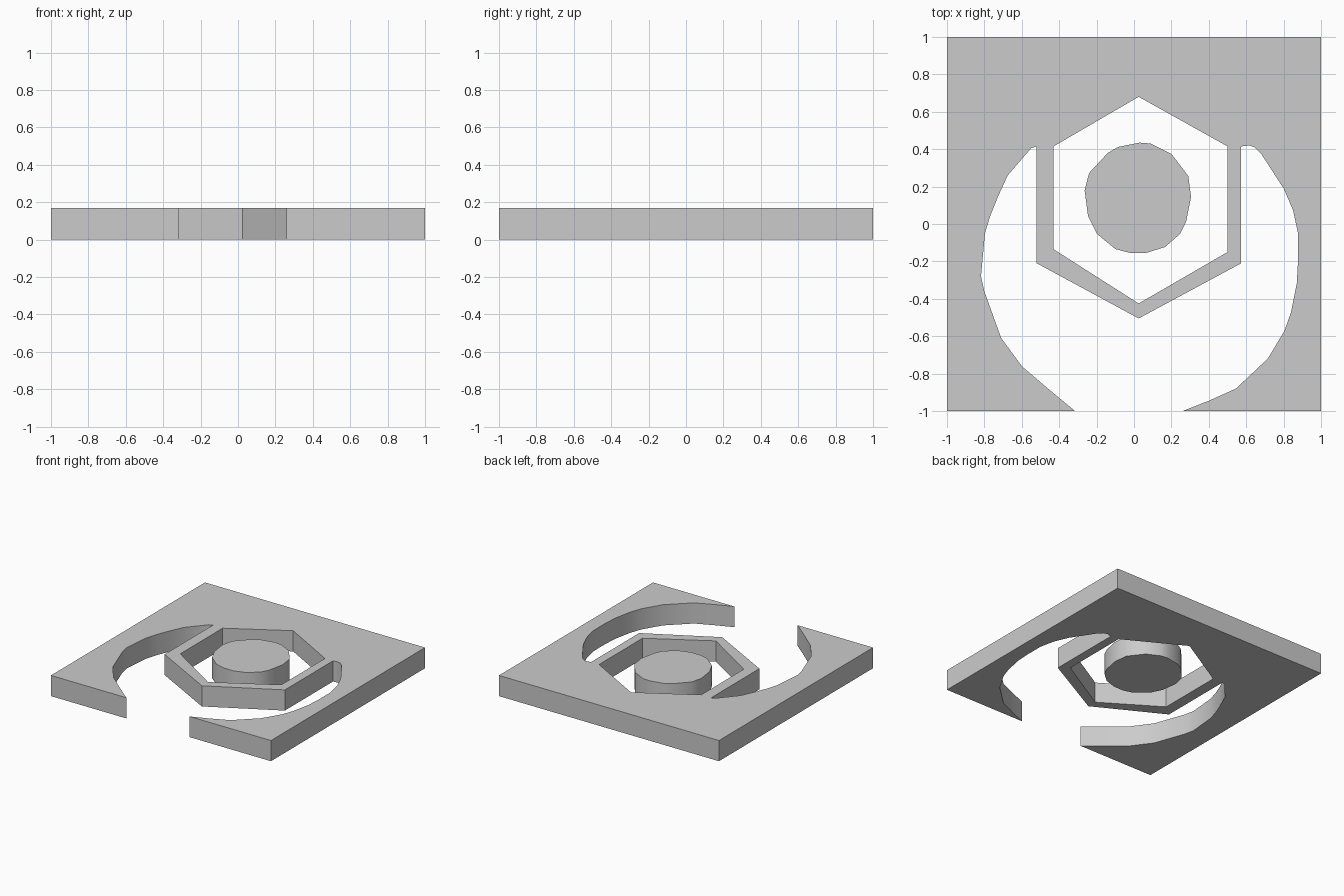
import bpy, bmesh, math

if "Cube" in bpy.data.objects:
    bpy.data.objects.remove(bpy.data.objects["Cube"])

HEIGHT = 0.17


def extruded_plate(name, loops):
    """Fill closed outlines (first is outer, the rest are holes) and extrude up."""
    bm = bmesh.new()
    edges = []
    for loop in loops:
        vs = [bm.verts.new((x, y, 0)) for x, y in loop]
        edges += [bm.edges.new((a, b)) for a, b in zip(vs, vs[1:] + vs[:1])]
    if len(loops) == 1:
        bm.faces.new(bm.verts[:])
    else:
        bmesh.ops.triangle_fill(bm, edges=edges, use_beauty=True, normal=(0, 0, 1))
    bottom = bm.faces[:]
    top = bmesh.ops.extrude_face_region(bm, geom=bottom, use_keep_orig=True)["geom"]
    bmesh.ops.translate(bm, vec=(0, 0, HEIGHT),
                        verts=[g for g in top if isinstance(g, bmesh.types.BMVert)])
    bmesh.ops.recalc_face_normals(bm, faces=bm.faces[:])
    mesh = bpy.data.meshes.new(name)
    bm.to_mesh(mesh)
    bm.free()
    obj = bpy.data.objects.new(name, mesh)
    bpy.context.collection.objects.link(obj)
    bpy.ops.object.select_all(action='DESELECT')
    obj.select_set(True)
    bpy.context.view_layer.objects.active = obj
    bpy.ops.object.shade_smooth_by_angle(angle=math.radians(32))
    return obj


# Rounded cut on the left, from the front edge up to the hexagon wall
left_cut = [(-0.315, -1), (-0.46, -0.88), (-0.60, -0.76), (-0.71, -0.61),
            (-0.80, -0.36), (-0.818, -0.28), (-0.797, -0.05), (-0.77, 0.04),
            (-0.73, 0.14), (-0.675, 0.26), (-0.55, 0.405), (-0.52, 0.415)]
# Outside of the hexagon wall
hex_wall = [(-0.52, -0.21), (0.025, -0.505), (0.573, -0.21)]
# Rounded cut on the right, back down to the front edge
right_cut = [(0.573, 0.415), (0.615, 0.42), (0.645, 0.41), (0.68, 0.375),
             (0.80, 0.19), (0.85, 0.075), (0.877, -0.05), (0.877, -0.20),
             (0.87, -0.32), (0.84, -0.47), (0.805, -0.57), (0.715, -0.72),
             (0.545, -0.88), (0.40, -0.945), (0.26, -1)]
corners = [(1, -1), (1, 1), (-1, 1), (-1, -1)]
# Hexagon opening
hex_hole = [(0.025, 0.68), (0.50, 0.415), (0.50, -0.15),
            (0.025, -0.425), (-0.43, -0.135), (-0.43, 0.415)]

extruded_plate("square_frame", [left_cut + hex_wall + right_cut + corners, hex_hole])

# Loose round disc inside the hexagon
disc = [(0.03, 0.435), (0.09, 0.43), (0.20, 0.375), (0.29, 0.257), (0.305, 0.145),
        (0.278, 0.01), (0.246, -0.053), (0.166, -0.123), (0.064, -0.155),
        (-0.02, -0.155), (-0.10, -0.134), (-0.198, -0.053), (-0.246, 0.043),
        (-0.264, 0.18), (-0.24, 0.273), (-0.14, 0.38), (-0.086, 0.412)]
extruded_plate("centre_disc", [disc])
